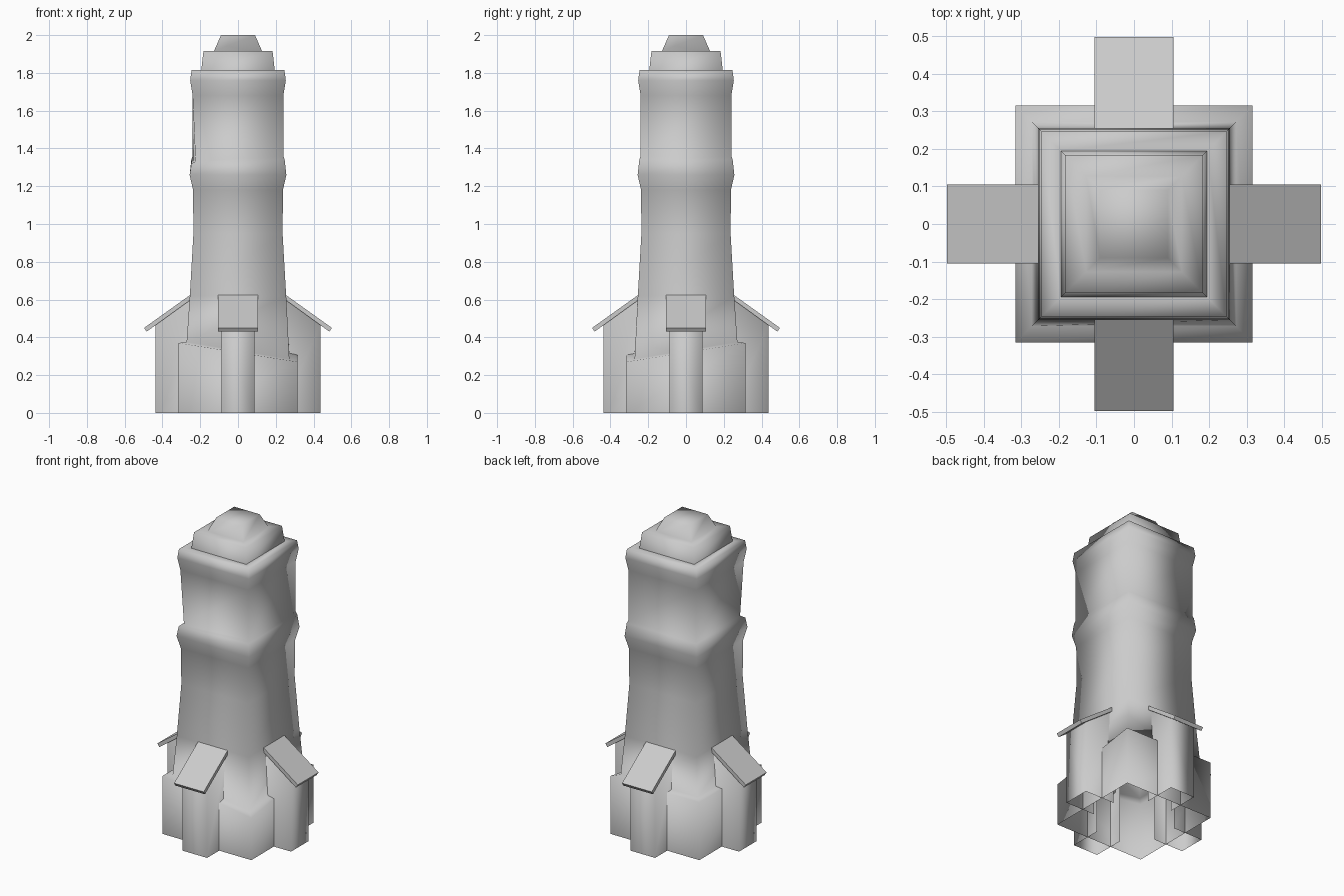
import bpy
import bmesh
from math import pi
from mathutils import Matrix, Vector

cube = bpy.data.objects.get("Cube")
if cube:
    bpy.data.objects.remove(cube)

stone = bpy.data.materials.new("grey stone")
stone.use_nodes = True
GREY = (0.6, 0.6, 0.6, 1)
stone.diffuse_color = GREY
stone.node_tree.nodes["Principled BSDF"].inputs["Base Color"].default_value = GREY

CORNERS = ((-1, -1), (1, -1), (1, 1), (-1, 1))


def finish(bm, name, smooth):
    mesh = bpy.data.meshes.new(name)
    bm.to_mesh(mesh)
    bm.free()
    mesh.materials.append(stone)
    for poly in mesh.polygons:
        poly.use_smooth = smooth
    obj = bpy.data.objects.new(name, mesh)
    bpy.context.collection.objects.link(obj)
    return obj


def square_stack(name, profile, dents=()):
    """Square rings of (half width, height), open below and capped on top."""
    bm = bmesh.new()
    rings = [[bm.verts.new((x * w, y * w, z)) for x, y in CORNERS] for w, z in profile]
    for low, high in zip(rings, rings[1:]):
        for i in range(4):
            j = (i + 1) % 4
            bm.faces.new((low[i], low[j], high[j], high[i]))
    bm.faces.new(rings[-1])
    for ring, corner, offset in dents:
        rings[ring][corner].co += Vector(offset)
    return finish(bm, name, True)


# Tower shaft with worn corners
square_stack("tower", [
    (0.315, 0), (0.315, 0.37), (0.272, 0.375), (0.255, 0.62), (0.236, 0.95),
    (0.238, 1.18), (0.256, 1.26), (0.247, 1.34), (0.24, 1.36), (0.24, 1.68),
    (0.253, 1.76), (0.246, 1.815), (0.195, 1.815),
], dents=[
    (1, 1, (0, 0, -0.1)), (2, 1, (0, 0, -0.09)),
    (7, 0, (0, 0, -0.02)), (8, 0, (0.015, 0.015, -0.03)),
])

# Stepped cap
square_stack("cap", [(0.195, 1.81), (0.183, 1.915), (0.127, 1.916), (0.09, 2.0)])


def prism(name, outline, half, skip=(), ends=True, smooth=False):
    """Extrude an (x, z) outline across y, leaving out the skipped edges."""
    bm = bmesh.new()
    sides = [[bm.verts.new((x, y, z)) for x, z in outline] for y in (-half, half)]
    front, back = sides
    for i in range(len(outline)):
        if i not in skip:
            j = (i + 1) % len(outline)
            bm.faces.new((front[j], front[i], back[i], back[j]))
    if ends:
        bm.faces.new(front)
        bm.faces.new(reversed(back))
    return finish(bm, name, smooth)


# Four buttresses, open below and inside, each under a sloping slab
for i, side in enumerate(("left", "back", "right", "front")):
    turn = Matrix.Rotation(i * pi / 2, 4, "Z")
    buttress = prism(side + "_buttress",
                     [(0.23, 0), (0.437, 0), (0.437, 0.465), (0.23, 0.615)],
                     0.087, skip=(0, 3), smooth=True)
    roof = prism(side + "_buttress_roof",
                 [(0.235, 0.61), (0.484, 0.43), (0.497, 0.45), (0.245, 0.63)], 0.105)
    buttress.matrix_world = turn
    roof.matrix_world = turn
